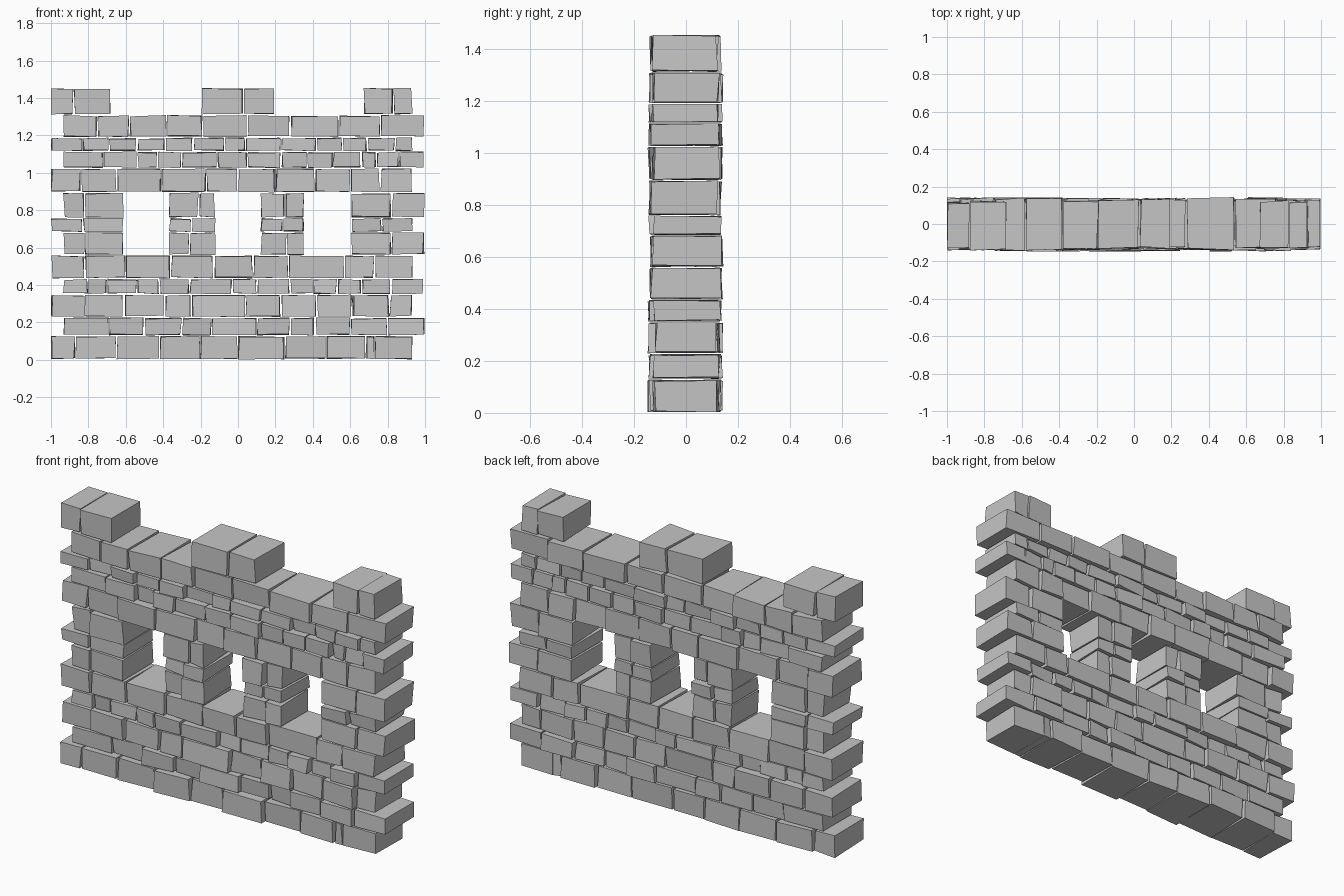
import bpy
import bmesh
import random
from mathutils import Vector

random.seed(7)

default_cube = bpy.data.objects.get("Cube")
if default_cube:
    bpy.data.objects.remove(default_cube, do_unlink=True)

# One grey stone colour for the whole wall
STONE_GREY = (0.56, 0.56, 0.56, 1.0)
stone = bpy.data.materials.new("grey stone")
stone.use_nodes = True
stone.diffuse_color = STONE_GREY
shader = next(n for n in stone.node_tree.nodes if n.type == "BSDF_PRINCIPLED")
shader.inputs["Base Color"].default_value = STONE_GREY

HALF_DEPTH = 0.131
MORTAR = 0.01


def add_stone(bm, left, right, bottom, top):
    """Add one roughly cut block: a box with each corner nudged a little."""
    width = right - left
    front = -HALF_DEPTH + random.uniform(-0.012, 0.014)
    back = HALF_DEPTH + random.uniform(-0.014, 0.008)
    if width < 0.13:
        front += 0.008
        back -= 0.008
    half_gap = MORTAR / 2
    low = Vector((left + half_gap, front, bottom + half_gap))
    high = Vector((right - half_gap, back, top - half_gap))
    centre, size = (low + high) / 2, high - low
    nudge = Vector((0.005, 0.007, 0.004))
    for vert in bmesh.ops.create_cube(bm, size=1)["verts"]:
        for axis in range(3):
            shift = random.uniform(-nudge[axis], nudge[axis])
            vert.co[axis] = centre[axis] + vert.co[axis] * size[axis] + shift


def add_course(name, bottom, top, spans, joints):
    """Build one course; joints (in hundredths) split each span into stones."""
    bm = bmesh.new()
    for start, end in spans:
        inner = [j / 100 for j in joints if start < j / 100 < end]
        edges = [start] + inner + [end]
        for left, right in zip(edges, edges[1:]):
            add_stone(bm, left, right, bottom, top)
    bmesh.ops.recalc_face_normals(bm, faces=bm.faces)
    mesh = bpy.data.meshes.new(name)
    bm.to_mesh(mesh)
    bm.free()
    mesh.materials.append(stone)
    bpy.context.collection.objects.link(bpy.data.objects.new(name, mesh))


# Window openings and the gaps between the battlements
WINDOWS = [(-0.61, -0.37), (-0.12, 0.12), (0.355, 0.605)]
CRENELS = [(-0.68, -0.2), (0.2, 0.67)]

# Each course: name, top height, openings, joints between stones
COURSES = [
    ("base_course", 0.13, [], (-87, -65, -42, -20, 0, 25, 47, 68, 73)),
    ("lower_course_a", 0.228, [], (-69, -50, -30, -14, 10, 28, 41, 60, 80)),
    ("lower_course_b", 0.35, [], (-82, -61, -39, -25, 4, 23, 42, 61, 81)),
    ("lower_course_c", 0.435, [],
     (-80, -70, -54, -42, -26, -3, 10, 28, 40, 53, 66, 82)),
    ("sill_course", 0.56, [], (-82, -60, -36, -13, 8, 27, 57, 73)),
    ("jamb_course_a", 0.683, WINDOWS, (-82, -26, 26, 82)),
    ("jamb_course_b", 0.76, WINDOWS, (-83, -25, 24, 77)),
    ("jamb_course_c", 0.895, WINDOWS, (-82, -21, 25, 82)),
    ("lintel_course", 1.025, [], (-84, -65, -41, -17, 0, 20, 41, 60, 76)),
    ("upper_course_a", 1.115, [],
     (-72, -54, -43, -30, -11, 5, 23, 37, 51, 66, 74, 86)),
    ("upper_course_b", 1.19, [],
     (-83, -69, -54, -39, -24, -7, 4, 23, 42, 56, 69, 84)),
    ("parapet_course", 1.31, [], (-75, -58, -38, -19, 5, 28, 54, 76)),
    ("battlements", 1.455, CRENELS, (-88, 3, 83)),
]

# Stack the courses, alternating the toothed ends of the wall
floor = 0.002
for index, (name, top, openings, joints) in enumerate(COURSES):
    left, right = (-1.0, 0.935) if index % 2 == 0 else (-0.935, 0.997)
    spans = []
    for gap_start, gap_end in openings:
        spans.append((left, gap_start))
        left = gap_end
    spans.append((left, right))
    add_course(name, floor, top, spans, joints)
    floor = top
